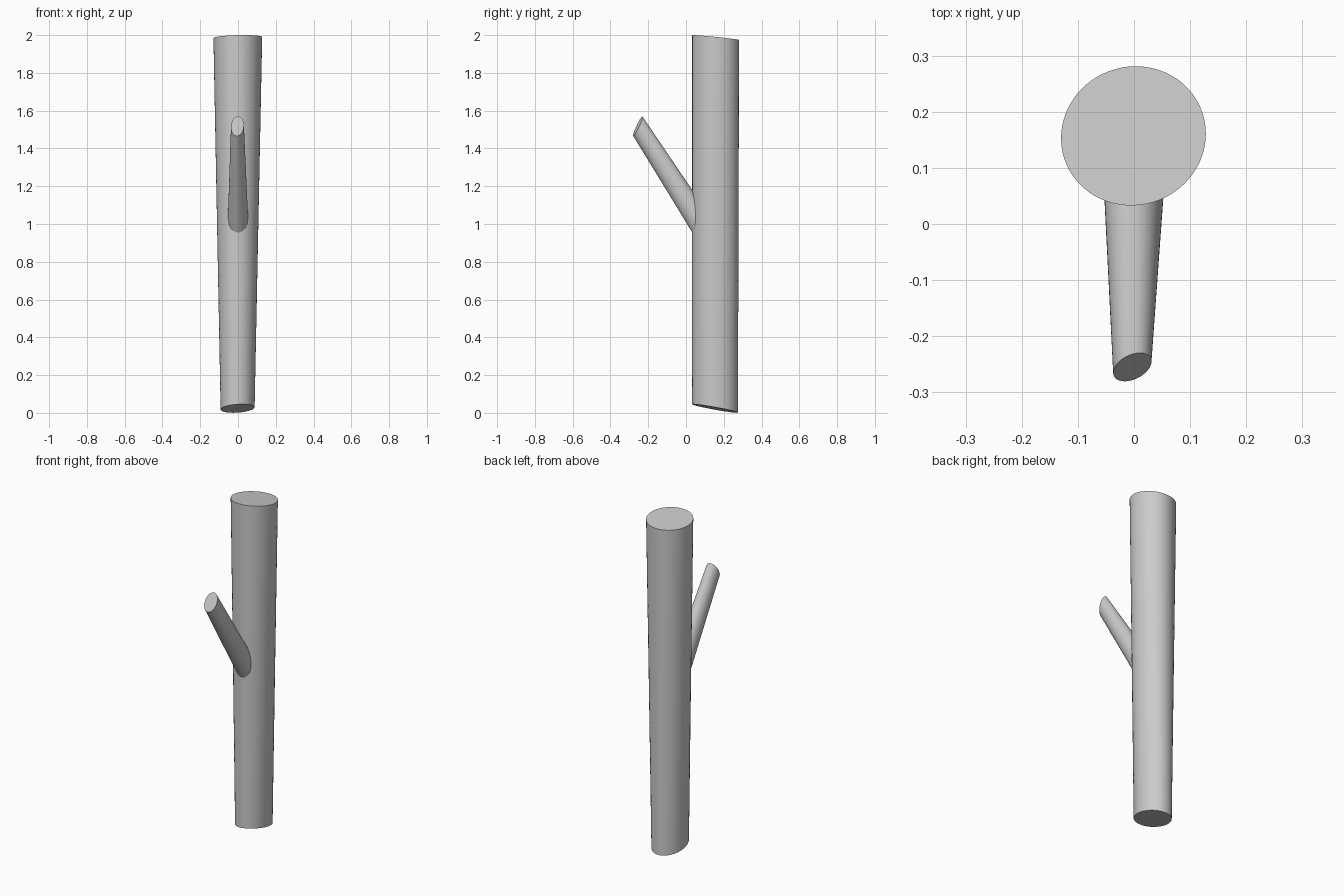
import bpy
import math
from mathutils import Vector

cube = bpy.data.objects.get("Cube")
if cube:
    bpy.data.objects.remove(cube, do_unlink=True)

GREY = (0.6, 0.6, 0.6, 1.0)
SIDES = 72

grey = bpy.data.materials.new("plain_grey")
grey.use_nodes = True
grey.diffuse_color = GREY
grey.node_tree.nodes["Principled BSDF"].inputs["Base Color"].default_value = GREY


def ring(centre, across, along):
    """Slanted ellipse given by its centre and two half axes."""
    c, u, v = Vector(centre), Vector(across), Vector(along)
    angles = [math.tau * i / SIDES for i in range(SIDES)]
    return [c + u * math.cos(a) + v * math.sin(a) for a in angles]


def tapered_log(name, start, end):
    """Straight tapering log with a slanted cut at each end."""
    verts = ring(*start) + ring(*end)
    faces = [(i, (i + 1) % SIDES, SIDES + (i + 1) % SIDES, SIDES + i)
             for i in range(SIDES)]
    faces.append(tuple(reversed(range(SIDES))))
    faces.append(tuple(range(SIDES, 2 * SIDES)))
    mesh = bpy.data.meshes.new(name)
    mesh.from_pydata(verts, [], faces)
    mesh.materials.append(grey)
    obj = bpy.data.objects.new(name, mesh)
    bpy.context.collection.objects.link(obj)
    bpy.ops.object.select_all(action="DESELECT")
    obj.select_set(True)
    bpy.context.view_layer.objects.active = obj
    bpy.ops.object.shade_smooth_by_angle(angle=math.radians(30))
    return obj


# Trunk, widening sideways towards the top
tapered_log("trunk",
            ((-0.002, 0.154, 0.0235), (0.09, 0.004, 0.006), (0, 0.121, -0.022)),
            ((-0.001, 0.157, 1.987), (0.129, 0.004, 0.003), (0, 0.124, -0.013)))

# Branch, rising forward out of the trunk
tapered_log("branch",
            ((0, 0.07, 1.01), (0.054, 0, 0), (0, 0, 0.1155)),
            ((-0.003, -0.255, 1.518), (0.034, 0.008, 0), (0.003, 0.024, 0.0515)))
